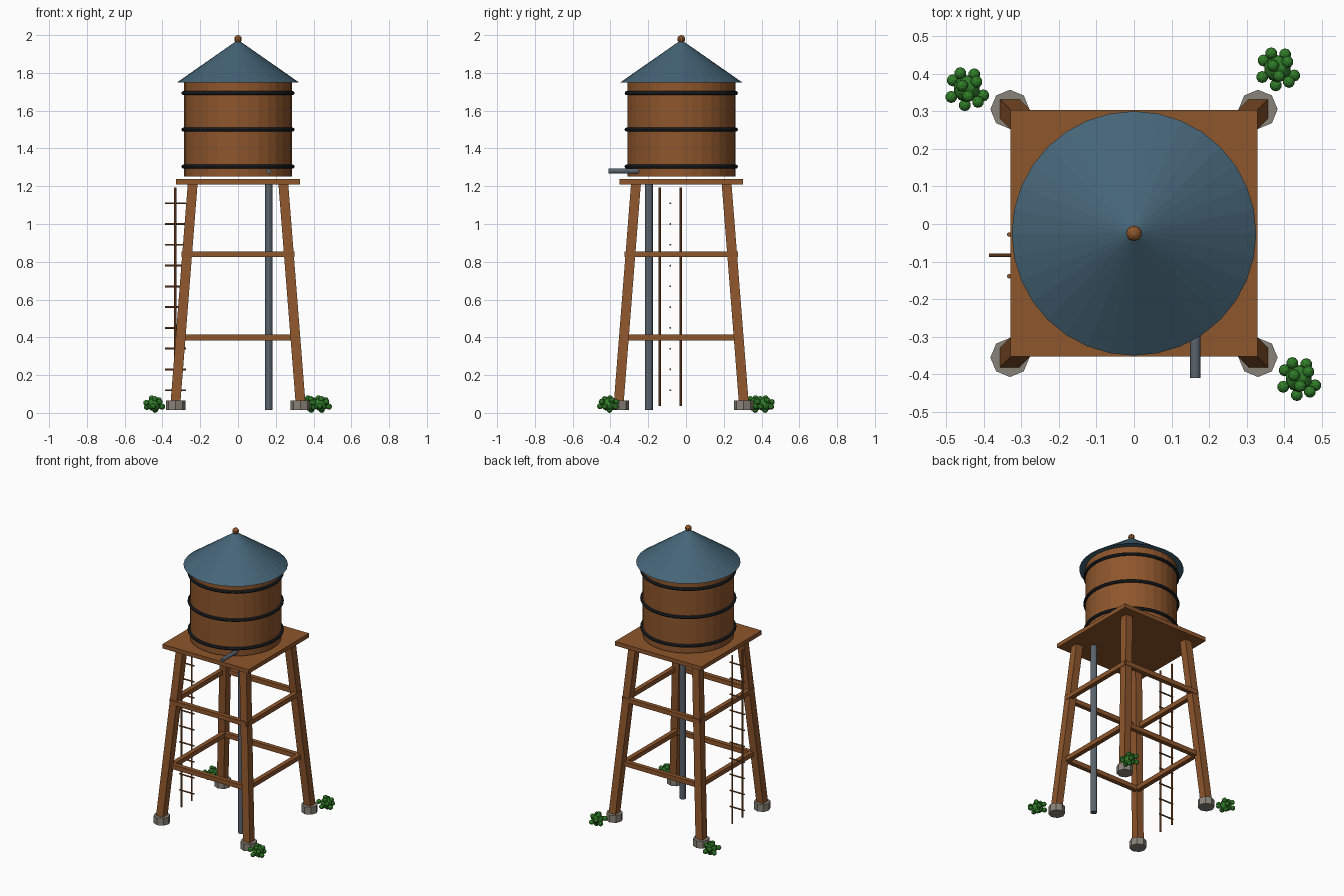
import bpy, bmesh, math
from mathutils import Vector, Matrix

if "Cube" in bpy.data.objects:
    bpy.data.objects.remove(bpy.data.objects["Cube"])

CY = -0.025  # tower axis in y


def mat(name, rgb):
    m = bpy.data.materials.new(name)
    m.diffuse_color = (*rgb, 1)
    m.use_nodes = True
    m.node_tree.nodes["Principled BSDF"].inputs["Base Color"].default_value = m.diffuse_color
    return m


WOOD = mat("brown wood", (0.27, 0.093, 0.025))
ROOF = mat("slate blue", (0.06, 0.13, 0.185))
IRON = mat("dark iron", (0.015, 0.017, 0.02))
PIPE = mat("grey metal", (0.10, 0.125, 0.15))
STONE = mat("grey stone", (0.25, 0.225, 0.19))
LEAF = mat("leaf green", (0.03, 0.21, 0.022))


def finish(bm, name, material):
    bmesh.ops.recalc_face_normals(bm, faces=bm.faces)
    me = bpy.data.meshes.new(name)
    bm.to_mesh(me)
    bm.free()
    me.materials.append(material)
    ob = bpy.data.objects.new(name, me)
    bpy.context.collection.objects.link(ob)
    return ob


def box(name, centre, size, material):
    bm = bmesh.new()
    bmesh.ops.create_cube(bm, size=1, matrix=Matrix.Translation(centre) @ Matrix.Diagonal((*size, 1)))
    return finish(bm, name, material)


def rod(name, a, b, r, sides, material, r2=None):
    """Cylinder or cone from point a to point b."""
    a, b = Vector(a), Vector(b)
    rot = (b - a).to_track_quat('Z', 'Y').to_matrix().to_4x4()
    bm = bmesh.new()
    bmesh.ops.create_cone(bm, cap_ends=True, segments=sides, radius1=r,
                          radius2=r if r2 is None else r2, depth=(b - a).length,
                          matrix=Matrix.Translation((a + b) / 2) @ rot)
    return finish(bm, name, material)


# Stone feet and splayed square legs
for sx in (-1, 1):
    for sy in (-1, 1):
        tag = ("front" if sy < 0 else "back") + ("_left" if sx < 0 else "_right")
        fx, fy = sx * 0.33, CY + sy * 0.33
        rod(tag + "_foot", (fx, fy, 0.015), (fx, fy, 0.065), 0.052, 8, STONE)
        bm = bmesh.new()
        bmesh.ops.create_cube(bm, size=1)
        for v in bm.verts:
            top = v.co.z > 0
            off = 0.24 if top else 0.332
            v.co = (sx * off + v.co.x * 0.052, CY + sy * off + v.co.y * 0.052, 1.212 if top else 0.04)
        finish(bm, tag + "_leg", WOOD)

# Two levels of braces on four sides
for z in (0.40, 0.84):
    for s in (-1, 1):
        box("cross_brace", (0, CY + s * 0.285, z), (0.58, 0.03, 0.031), WOOD)
        box("side_brace", (s * 0.285, CY, z), (0.03, 0.58, 0.031), WOOD)

# Platform
box("platform", (0, CY, 1.224), (0.656, 0.656, 0.028), WOOD)

# Tank, roof and finial
rod("tank", (0, CY, 1.252), (0, CY, 1.75), 0.286, 32, WOOD)
rod("roof", (0, CY, 1.748), (0, CY, 1.975), 0.325, 32, ROOF, 0)
bm = bmesh.new()
bmesh.ops.create_uvsphere(bm, u_segments=10, v_segments=8, radius=0.021,
                          matrix=Matrix.Translation((0, CY, 1.979)))
finish(bm, "finial", WOOD)

# Iron bands around the tank
for z in (1.304, 1.5, 1.693):
    bpy.ops.mesh.primitive_torus_add(location=(0, CY, z), major_radius=0.289, minor_radius=0.011,
                                     major_segments=40, minor_segments=8)
    bpy.context.object.name = "tank_band"
    bpy.context.object.data.materials.append(IRON)

# Down pipe and spout
rod("down_pipe", (0.163, -0.196, 0.015), (0.163, -0.196, 1.22), 0.02, 12, PIPE)
rod("spout", (0.163, -0.41, 1.28), (0.163, -0.25, 1.28), 0.0135, 12, PIPE)

# Ladder: two rails, ten rungs pointing outwards
for y in (-0.139, -0.028):
    rod("ladder_rail", (-0.332, y, 0.037), (-0.332, y, 1.192), 0.006, 8, WOOD)
for i in range(10):
    z = 0.12 + i * 0.11
    rod("ladder_rung", (-0.386, -0.083, z), (-0.276, -0.083, z), 0.005, 8, WOOD)

# Bushes: a core ball with smaller leaf balls
LOBES = [(-.017, .041, .012), (.02, .038, -.012), (-.037, .022, -.014), (-.041, -.022, .008),
         (-.005, -.044, -.01), (.03, -.035, .014), (.044, -.018, -.012), (.026, .018, .022),
         (-.012, .008, .032), (.004, -.02, .028), (.006, .006, -.029)]
for bx, by in ((-0.445, 0.36), (0.382, 0.413), (0.438, -0.411)):
    bm = bmesh.new()
    bmesh.ops.create_icosphere(bm, subdivisions=2, radius=0.036,
                               matrix=Matrix.Translation((bx, by, 0.045)))
    for dx, dy, dz in LOBES:
        bmesh.ops.create_icosphere(bm, subdivisions=2, radius=0.016,
                                   matrix=Matrix.Translation((bx + dx, by + dy, 0.045 + dz)))
    finish(bm, "bush", LEAF)
